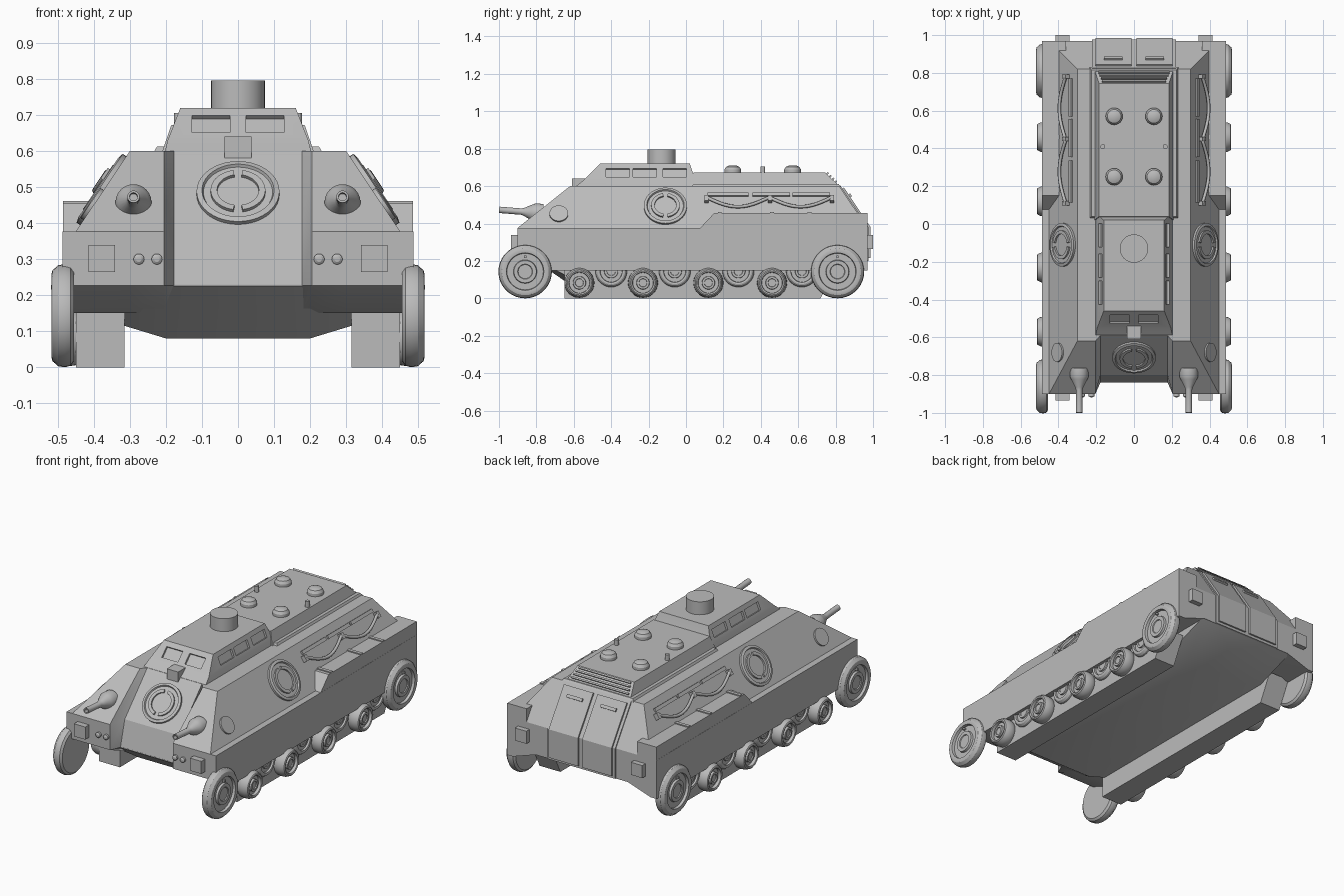
import bpy, bmesh, math
from mathutils import Matrix, Vector

cube = bpy.data.objects.get("Cube")
if cube:
    bpy.data.objects.remove(cube)

grey = bpy.data.materials.new("armour grey")
grey.use_nodes = True
grey.diffuse_color = (0.5, 0.5, 0.5, 1)
grey.node_tree.nodes["Principled BSDF"].inputs["Base Color"].default_value = (0.5, 0.5, 0.5, 1)
parts = []


def finish(name, bm, mirror=False):
    bmesh.ops.remove_doubles(bm, verts=bm.verts[:], dist=1e-4)
    bmesh.ops.recalc_face_normals(bm, faces=bm.faces[:])
    me = bpy.data.meshes.new(name)
    bm.to_mesh(me)
    bm.free()
    me.materials.append(grey)
    ob = bpy.data.objects.new(name, me)
    bpy.context.collection.objects.link(ob)
    if mirror:
        ob.modifiers.new("Mirror", "MIRROR").use_mirror_merge = False
    parts.append(ob)
    return ob


def frame(origin, normal, up=(0, 0, 1)):
    """Matrix whose local z is the surface normal and local y points up the surface."""
    n, u = Vector(normal).normalized(), Vector(up)
    y = (u - n * u.dot(n)).normalized()
    return Matrix.Translation(origin) @ Matrix((y.cross(n), y, n)).transposed().to_4x4()


def loft(name, rings, mirror=False):
    bm = bmesh.new()
    vs = [[bm.verts.new(p) for p in r] for r in rings]
    n = len(vs[0])
    for a, b in zip(vs, vs[1:]):
        for i in range(n):
            bm.faces.new((a[i], a[(i + 1) % n], b[(i + 1) % n], b[i]))
    bm.faces.new(vs[0])
    bm.faces.new(vs[-1])
    return finish(name, bm, mirror)


def prism(name, profile, x0, x1, mirror=True):
    return loft(name, [[(x, y, z) for y, z in profile] for x in (x0, x1)], mirror)


def tiers(name, levels):
    """Stack of rectangles: half width, front y, back y, height."""
    return loft(name, [[(-w, a, z), (w, a, z), (w, b, z), (-w, b, z)] for w, a, b, z in levels])


def boxes(name, items, mirror=False):
    """Items are (matrix, size)."""
    bm = bmesh.new()
    for m, size in items:
        bmesh.ops.create_cube(bm, size=1, matrix=m @ Matrix.Diagonal((*size, 1)))
    return finish(name, bm, mirror)


def lathe(name, profile, mats, mirror=False, start=0, angle=math.tau, steps=32):
    closed = angle < 6
    bm = bmesh.new()
    for m in mats:
        vs = [bm.verts.new((r, 0, h)) for r, h in profile]
        es = [bm.edges.new(e) for e in zip(vs, vs[1:])]
        if closed:
            es.append(bm.edges.new((vs[-1], vs[0])))
        bmesh.ops.rotate(bm, verts=vs, cent=(0, 0, 0), matrix=Matrix.Rotation(start, 3, "Z"))
        old = set(bm.verts) - set(vs)
        bmesh.ops.spin(bm, geom=vs + es, cent=(0, 0, 0), axis=(0, 0, 1), angle=angle, steps=steps)
        new = [v for v in bm.verts if v not in old]
        bmesh.ops.transform(bm, matrix=m, verts=new)
    bmesh.ops.remove_doubles(bm, verts=bm.verts[:], dist=1e-4)
    if closed:
        bmesh.ops.holes_fill(bm, edges=bm.edges[:], sides=0)
    return finish(name, bm, mirror)


def at(x, y, z):
    return Matrix.Translation((x, y, z))


# Hull: cross-sections swept from side to side, with the nose recessed in the middle
def hull_section(x):
    a = abs(x)
    front, low, back = (-0.8, -0.84, -0.59) if a < 0.19 else (-0.9, -0.9, -0.62)
    top = [(back, 0.6), (0.82, 0.6)] if a < 0.31 else [(-0.9, 0.377), (0.97, 0.377)]
    tail = 0.2 if a < 0.31 else 0.15
    pts = [(low, 0.227), (front, 0.377)] + top + [(0.97, 0.377), (0.97, tail), (-0.72, 0.15)]
    return [(x, y, z) for y, z in pts]


half = [0.178, 0.205, 0.3, 0.45, 0.487]
loft("hull", [hull_section(x) for x in [-h for h in reversed(half)] + half])

# Belly and running-gear blocks
loft("belly", [[(-0.315, y, t), (-0.315, y, c), (-0.2, y, b), (0.2, y, b), (0.315, y, c), (0.315, y, t)]
               for y, b, c, t in ((-0.84, 0.225, 0.226, 0.23), (-0.63, 0.08, 0.115, 0.23),
                                  (0.72, 0.08, 0.115, 0.23), (0.965, 0.2, 0.2, 0.23))])
prism("track_block", [(-0.65, 0), (0.72, 0), (0.8, 0.16), (-0.65, 0.16)], 0.315, 0.45)

# Raised rear fenders with thin dividers
prism("fender", [(0.07, 0.37), (0.15, 0.455), (0.97, 0.455), (0.97, 0.37)], 0.36, 0.486)
boxes("fender_rib", [(at(0.44, y, 0.455), (0.09, 0.02, 0.012)) for y in (0.18, 0.46, 0.66)], True)

# Cabin with sunken windows, and rear deck
cabin = tiers("cabin", [(0.205, -0.6, 0.07, 0.59), (0.195, -0.55, 0.05, 0.63), (0.16, -0.46, 0.02, 0.72)])
front_n, side_n = (0, -1, 1), (0.09, 0, 0.035)
cuts = []
for s in (1, -1):
    cuts.append((frame((s * 0.075, -0.505, 0.675), front_n), (0.105, 0.065, 0.024)))
    for y in (-0.365, -0.22, -0.06):
        cuts.append((frame((s * 0.1785, y, 0.672), (s * 0.09, 0, 0.035)), (0.125, 0.048, 0.024)))
cutter = boxes("window_cutter", cuts)
mod = cabin.modifiers.new("Windows", "BOOLEAN")
mod.operation, mod.object, mod.solver = "DIFFERENCE", cutter, "EXACT"
bpy.context.view_layer.objects.active = cabin
bpy.ops.object.modifier_apply(modifier=mod.name)
parts.remove(cutter)
bpy.data.objects.remove(cutter)
tiers("deck_skirt", [(0.235, 0.03, 0.83, 0.595), (0.225, 0.04, 0.815, 0.612)])
tiers("rear_deck", [(0.21, 0.02, 0.82, 0.6), (0.185, 0.04, 0.745, 0.672)])
boxes("rear_grille", [(frame((0, 0.755 + 0.015 * i, 0.666 - 0.0144 * i), (0, 0.072, 0.075)),
                       (0.34 + 0.012 * i, 0.009, 0.016)) for i in range(4)])
boxes("front_periscope", [(at(0, -0.57, 0.61), (0.074, 0.08, 0.06))])

# Roof fittings
lathe("turret_drum", [(0, 0.7), (0.075, 0.7), (0.075, 0.796), (0, 0.796)], [at(0, -0.13, 0)])
lathe("roof_dome", [(0.045, 0), (0.045, 0.018), (0.036, 0.033), (0.02, 0.04), (0, 0.041)],
      [at(0.105, y, 0.67) for y in (0.25, 0.57)], True)
lathe("roof_post", [(0.013, 0), (0.013, 0.035), (0, 0.035)], [at(0.165, 0.41, 0.67)], True, steps=12)

# Round hatches with split rings on the nose and flanks
flank_n = (0.223, 0, 0.15)


def flank(y, z):
    return frame((0.3 + (0.6 - z) * 0.15 / 0.223, y, z), flank_n)


disc = [(0.115, -0.005), (0.115, 0.012), (0.1, 0.016), (0.096, 0.008), (0, 0.008)]
arc = [(0.058, 0.004), (0.076, 0.004), (0.076, 0.018), (0.058, 0.018)]
nose = frame((0, -0.703, 0.48), (0, -0.223, 0.21))
for name, m, mir in (("nose_hatch", nose, False), ("flank_hatch", flank(-0.11, 0.49), True)):
    lathe(name, disc, [m], mir, steps=40)
    for i in (0, 1):
        lathe(name + "_arc", arc, [m], mir, start=math.radians(-80 + 180 * i), angle=math.radians(160), steps=18)
lathe("flank_port", [(0.05, -0.005), (0.05, 0.01), (0, 0.01)], [flank(-0.68, 0.45)], True)

# Twin guns in flared mounts
lathe("gun", [(0.05, -0.03), (0.05, 0.012), (0.042, 0.03), (0.022, 0.07), (0.017, 0.085),
              (0.017, 0.205), (0.011, 0.205), (0.011, 0.17), (0, 0.17)],
      [frame((0.29, -0.795, 0.457), (0, -1, 0.08))], True, steps=24)

# Front and rear lamps
boxes("front_lamp_box", [(at(0.378, -0.915, 0.302), (0.074, 0.04, 0.074))], True)
boxes("rear_lamp_box", [(at(0.378, 0.98, 0.302), (0.074, 0.04, 0.074))], True)
lathe("small_lamp", [(0.015, -0.01), (0.015, 0.012), (0.008, 0.017), (0, 0.018)],
      [frame((x, -0.9, 0.3), (0, -1, 0)) for x in (0.225, 0.275)], True, steps=16)


# Rear doors folded over the tail slope
def door(name, off, top, low, x0, x1):
    def ring(d):
        y, z = 0.97 - 0.15 * top, 0.377 + 0.223 * top
        return [(y + 0.83 * d, z + 0.56 * d), (0.97 + d, 0.377 + 0.3 * d), (0.97 + d, low)]
    prism(name, ring(off) + ring(-0.02)[::-1], x0, x1)


door("door_frame", 0.006, 1.0, 0.2, 0, 0.222)
door("door_panel", 0.016, 0.93, 0.215, 0.014, 0.205)
boxes("door_slit", [(frame((0.11, 0.87, 0.545), (0, 0.223, 0.15)), (0.1, 0.018, 0.03))], True)

# Flank rails, posts and draped rope
boxes("flank_rail", [(flank(y, 0.553), (w, 0.02, 0.02)) for y, w in ((0.225, 0.22), (0.455, 0.2), (0.67, 0.2))], True)
boxes("rope_post", [(flank(y, 0.525), (0.022, 0.035, 0.05)) for y in (0.11, 0.45, 0.78)], True)
curve = bpy.data.curves.new("rope", "CURVE")
curve.dimensions = "3D"
curve.bevel_depth = 0.009
curve.bevel_resolution = 2
curve.materials.append(grey)
for s in (1, -1):
    line = curve.splines.new("POLY")
    line.points.add(32)
    for i, p in enumerate(line.points):
        sag = abs(math.sin(math.pi * i / 16))
        pos = flank(0.11 + 0.67 * i / 32, 0.53 - 0.05 * sag) @ Vector((0, 0, 0.018))
        p.co = (s * pos.x, pos.y, pos.z, 1)
bpy.context.collection.objects.link(bpy.data.objects.new("rope", curve))


# Wheels: one turned section scaled to each size
def wheels(name, radius, inner, outer, z, ys):
    w = outer - inner
    shape = [(0, 0), (0.88, 0), (0.97, 0.15), (1, 0.4), (0.98, 0.7), (0.88, 0.95), (0.8, 1), (0.7, 0.96),
             (0.68, 0.72), (0.44, 0.72), (0.42, 0.92), (0.28, 0.92), (0.26, 0.84), (0, 0.84)]
    lathe(name, [(r * radius, h * w) for r, h in shape],
          [frame((inner, y, z), (1, 0, 0)) for y in ys], True, steps=36)


wheels("end_wheel", 0.143, 0.455, 0.518, 0.143, (-0.86, 0.81))
wheels("road_wheel", 0.08, 0.44, 0.514, 0.083, (-0.57, -0.23, 0.12, 0.46))
wheels("inner_wheel", 0.085, 0.43, 0.475, 0.145, (-0.4, -0.06, 0.28, 0.62))
boxes("wheel_bolt", [(frame((0.512, y, 0.222), (1, 0, 0)), (0.012, 0.012, 0.014)) for y in (-0.86, 0.81)], True)

# Smooth the turned parts, keep plate edges sharp
bpy.ops.object.select_all(action="DESELECT")
for ob in parts:
    ob.select_set(True)
bpy.context.view_layer.objects.active = parts[0]
bpy.ops.object.shade_smooth_by_angle(angle=math.radians(28))
